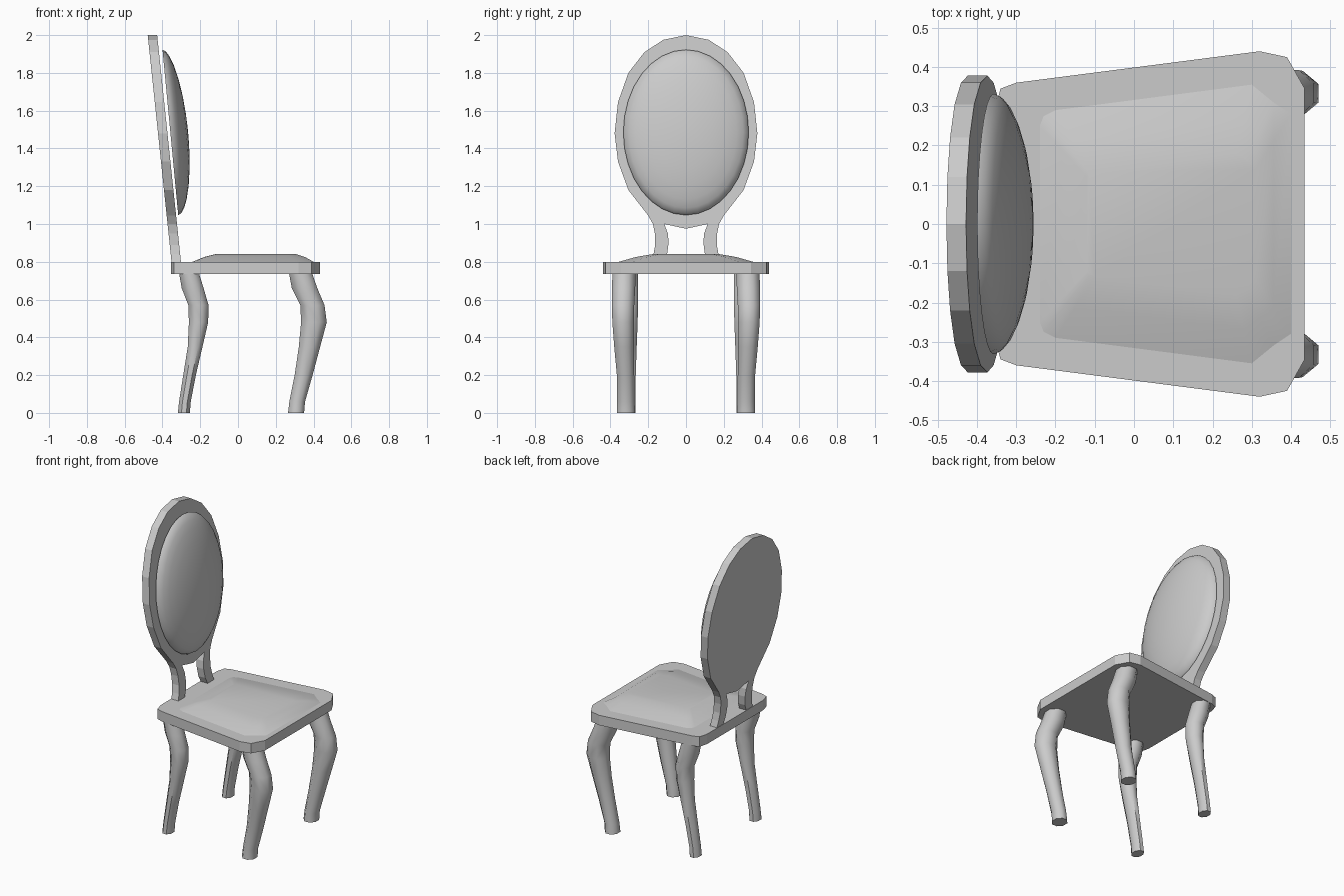
import bpy, bmesh, math


def loft(name, rings, smooth=None, mirror=False):
    """Skin a list of equal-length closed rings and cap both ends."""
    bm = bmesh.new()
    vr = [[bm.verts.new(p) for p in r] for r in rings]
    n = len(vr[0])
    for a, b in zip(vr, vr[1:]):
        for i in range(n):
            j = (i + 1) % n
            bm.faces.new((a[i], a[j], b[j], b[i]))
    bm.faces.new(vr[0][::-1])
    bm.faces.new(vr[-1])
    bmesh.ops.recalc_face_normals(bm, faces=bm.faces)
    me = bpy.data.meshes.new(name)
    bm.to_mesh(me)
    bm.free()
    ob = bpy.data.objects.new(name, me)
    bpy.context.collection.objects.link(ob)
    if mirror:
        ob.modifiers.new("Mirror", 'MIRROR').use_axis = (False, True, False)
    if smooth:
        bpy.ops.object.select_all(action='DESELECT')
        bpy.context.view_layer.objects.active = ob
        ob.select_set(True)
        bpy.ops.object.shade_smooth_by_angle(angle=math.radians(smooth))
    return ob


def both(half):
    """Mirror a half outline (x, y) to the -y side."""
    return half + [(x, -y) for x, y in reversed(half)]


# Seat board with clipped corners
seat = both([(-0.355, 0.29), (-0.34, 0.345), (-0.30, 0.36),
             (0.32, 0.44), (0.39, 0.425), (0.435, 0.345)])
loft("seat", [[(x, y, z) for x, y in seat] for z in (0.735, 0.80)])

# Seat cushion: base outline blending into a smaller flat top
base = both([(-0.24, 0.25), (-0.23, 0.275), (-0.20, 0.29),
             (0.30, 0.355), (0.355, 0.31), (0.40, 0.28)])
top = both([(-0.12, 0.12), (-0.115, 0.13), (-0.10, 0.135),
            (0.26, 0.18), (0.285, 0.165), (0.31, 0.14)])


def blend(t, z):
    return [(a[0] + (b[0] - a[0]) * t, a[1] + (b[1] - a[1]) * t, z)
            for a, b in zip(base, top)]


loft("seat_cushion", [blend(0, 0.795), blend(0, 0.80), blend(0.5, 0.825),
                      blend(1, 0.84)], smooth=40)

# Oval back frame with two short stems, leaning backwards
half = [(0.12, 1.975), (0.22, 1.91), (0.305, 1.80), (0.36, 1.645),
        (0.378, 1.48), (0.36, 1.33), (0.305, 1.18), (0.20, 1.045),
        (0.175, 1.00), (0.165, 0.95), (0.163, 0.89), (0.172, 0.84),
        (0.185, 0.795), (0.12, 0.795), (0.10, 0.84), (0.092, 0.90),
        (0.096, 0.95), (0.115, 1.00)]
outline = ([(0, 2.0)] + half + [(0, 0.975)]
           + [(-y, z) for y, z in reversed(half)])


def lean(z):
    return -0.352 - 0.105 * (z - 0.8)


loft("back_frame", [[(lean(z) + d, y, z) for y, z in outline]
                    for d in (0, 0.05)])

# Oval back cushion: domed pad floating just in front of the frame
rings = []
for a in (0, 12, 24, 36, 50, 64, 77, 87):
    r, d = math.cos(math.radians(a)), 0.094 * math.sin(math.radians(a)) ** 1.1
    ring = []
    for i in range(32):
        t = 2 * math.pi * i / 32
        z = 1.485 + 0.438 * r * math.sin(t)
        ring.append((-0.217 - 0.095 * z + d, 0.332 * r * math.cos(t), z))
    rings.append(ring)
loft("back_cushion", rings, smooth=45)


# Cabriole legs: rows of (z, back x, front x, centre y, half width)
def leg(name, rows):
    rings = []
    for z, x0, x1, y, w in rows:
        ring = []
        for i in range(8):
            t = 2 * math.pi * (i + 0.5) / 8
            c, s = math.cos(t) / 0.924, math.sin(t) / 0.924
            ring.append(((x0 + x1) / 2 + (x1 - x0) / 2 * c, y + w * s, z))
        rings.append(ring)
    loft(name, rings, smooth=50, mirror=True)


leg("front_leg", [
    (0, 0.265, 0.35, 0.318, 0.048), (0.06, 0.272, 0.355, 0.318, 0.046),
    (0.20, 0.300, 0.395, 0.320, 0.046), (0.35, 0.322, 0.435, 0.328, 0.052),
    (0.48, 0.334, 0.470, 0.333, 0.057), (0.57, 0.330, 0.458, 0.333, 0.059),
    (0.66, 0.285, 0.420, 0.330, 0.061), (0.74, 0.270, 0.392, 0.328, 0.062)])
leg("back_leg", [
    (0, -0.318, -0.255, 0.308, 0.042), (0.06, -0.312, -0.250, 0.308, 0.040),
    (0.20, -0.290, -0.223, 0.308, 0.042), (0.35, -0.266, -0.188, 0.308, 0.047),
    (0.48, -0.260, -0.158, 0.308, 0.052), (0.57, -0.263, -0.156, 0.308, 0.054),
    (0.66, -0.298, -0.182, 0.308, 0.054), (0.74, -0.312, -0.207, 0.308, 0.054)])
